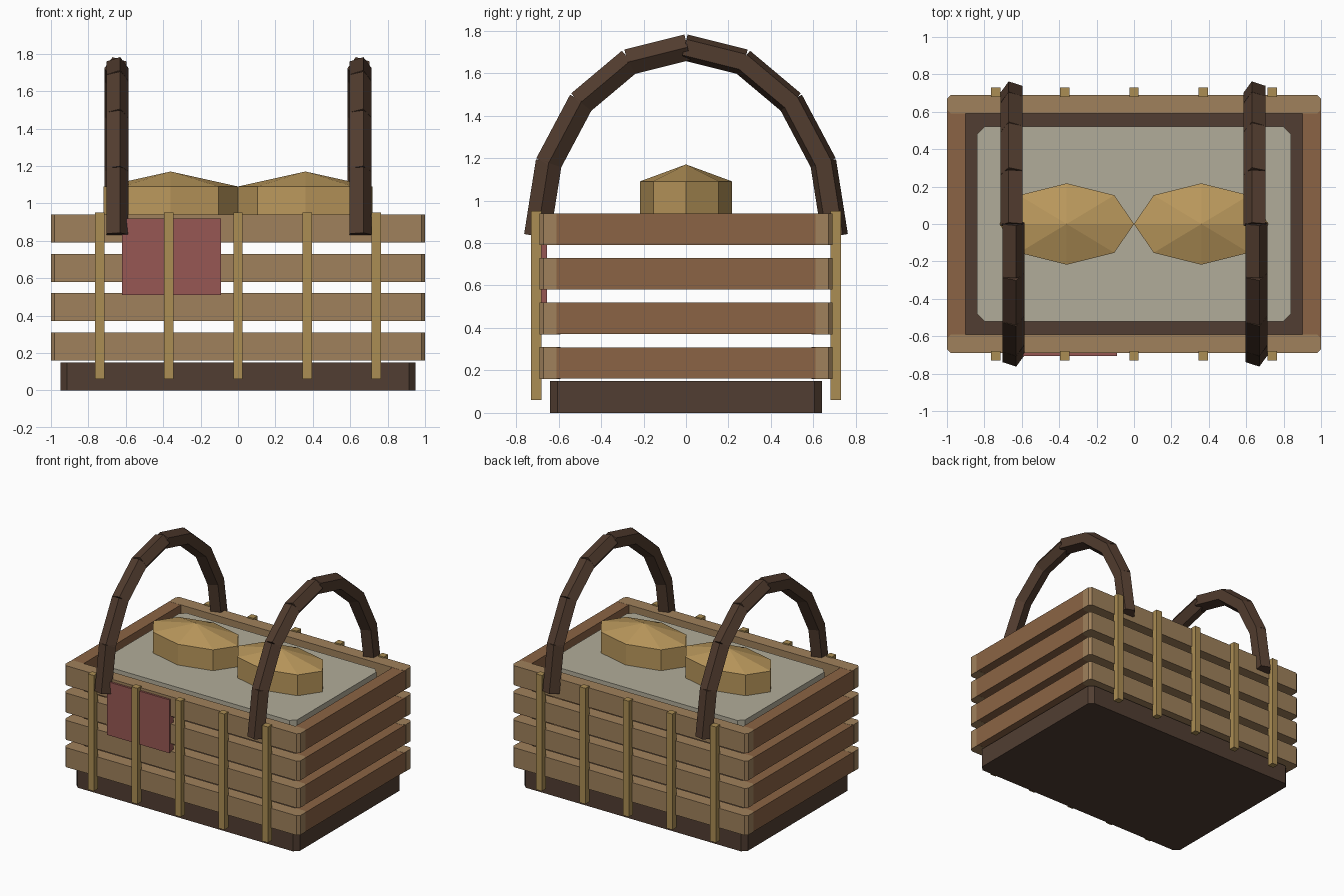
import bpy, bmesh
from math import sin, cos, pi
from mathutils import Vector, Matrix

if "Cube" in bpy.data.objects:
    bpy.data.objects.remove(bpy.data.objects["Cube"])


def material(name, rgb):
    m = bpy.data.materials.new(name)
    m.diffuse_color = [(c / 255) ** 2.2 for c in rgb] + [1]
    m.use_nodes = True
    m.node_tree.nodes["Principled BSDF"].inputs["Base Color"].default_value = m.diffuse_color
    return m


DARK = material("dark_wood", (82, 64, 53))
LIGHT = material("light_slat", (158, 128, 92))
BROWN = material("brown_slat", (138, 100, 70))
STAKE = material("straw", (170, 140, 84))
CLOTH = material("linen", (176, 171, 152))
RED = material("red_cloth", (150, 88, 84))
BREAD = material("bread", (184, 150, 92))
HANDLE = material("handle_wood", (82, 62, 50))


def finish(name, bm, mat):
    bmesh.ops.recalc_face_normals(bm, faces=bm.faces)
    mesh = bpy.data.meshes.new(name)
    bm.to_mesh(mesh)
    bm.free()
    mesh.materials.append(mat)
    obj = bpy.data.objects.new(name, mesh)
    bpy.context.collection.objects.link(obj)
    return obj


def box(name, x, y, z, mat, chamfer=0):
    """Box from (min, max) ranges, with chamfered upright edges."""
    bm = bmesh.new()
    size = [b - a for a, b in (x, y, z)]
    mid = [(a + b) / 2 for a, b in (x, y, z)]
    bmesh.ops.create_cube(bm, size=1, matrix=Matrix.Translation(mid) @ Matrix.Diagonal((*size, 1)))
    if chamfer:
        upright = [e for e in bm.edges
                   if abs(e.verts[0].co.z - e.verts[1].co.z) > size[2] / 2]
        bmesh.ops.bevel(bm, geom=upright, offset=chamfer, segments=1, affect='EDGES')
    return finish(name, bm, mat)


# Base
box("base", (-0.95, 0.95), (-0.64, 0.64), (0, 0.15), DARK, 0.035)

# Four rows of slats on every wall
for i in range(4):
    z = (0.16 + 0.21 * i, 0.31 + 0.21 * i)
    for side, s in (("front", -1), ("back", 1)):
        box(f"{side}_slat_{i}", (-1, 1), sorted((s * 0.59, s * 0.69)), z, LIGHT, 0.02)
    for side, s in (("left", -1), ("right", 1)):
        box(f"{side}_slat_{i}", sorted((s * 0.9, s * 0.999)), (-0.635, 0.635),
            (z[0] + 0.001, z[1] - 0.001), BROWN, 0.02)

# Upright stakes
for side, s in (("front", -1), ("back", 1)):
    for i in range(5):
        x = 0.37 * (i - 2)
        box(f"{side}_stake_{i}", (x - 0.025, x + 0.025), sorted((s * 0.68, s * 0.73)),
            (0.06, 0.95), STAKE)

# Linen lining and the napkin hanging on the front
box("lining_cloth", (-0.84, 0.84), (-0.52, 0.52), (0.87, 0.93), CLOTH, 0.04)
box("napkin", (-0.62, -0.09), (-0.705, -0.655), (0.51, 0.92), RED)

# Loaves: squashed low-poly spheres
for side, s in (("left", -1), ("right", 1)):
    bm = bmesh.new()
    bmesh.ops.create_uvsphere(bm, u_segments=8, v_segments=3, radius=1)
    bm.transform(Matrix.Translation((s * 0.36, 0, 1.01)) @ Matrix.Diagonal((0.416, 0.251, 0.16, 1)))
    finish(f"{side}_loaf", bm, BREAD)

# Handles: eight five-sided rods along an elliptic arch
arch = [Vector((0, -0.70 * cos(pi * i / 8), 0.84 + 0.88 * sin(pi * i / 8))) for i in range(9)]
for side, cx in (("left", -0.65), ("right", 0.65)):
    bm = bmesh.new()
    for i, (a, b) in enumerate(zip(arch, arch[1:])):
        d = (b - a).normalized()
        point = Vector((1 if i < 4 else -1, 0, 0))   # one corner faces along x
        frame = Matrix((point, d.cross(point), d)).transposed().to_4x4()
        place = Matrix.Translation((a + b) / 2 + Vector((cx, 0, 0))) @ frame
        rod = bmesh.ops.create_cone(bm, cap_ends=True, segments=5, radius1=0.065,
                                    radius2=0.065, depth=(b - a).length + 0.015,
                                    matrix=place @ Matrix.Rotation(-pi / 2, 4, 'Z'))
    finish(f"{side}_handle", bm, HANDLE)
